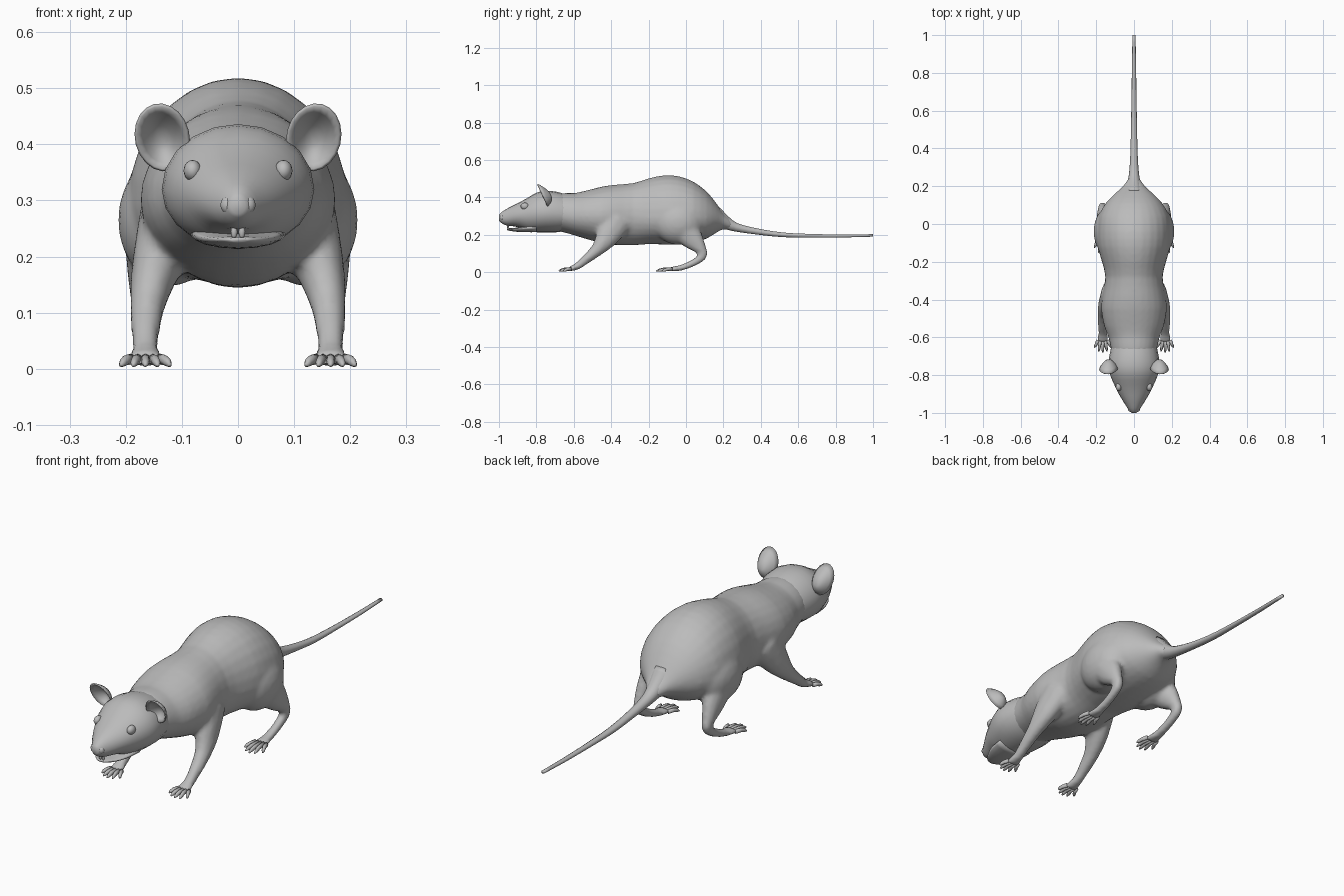
import bpy, bmesh, math
from mathutils import Vector, Matrix

if "Cube" in bpy.data.objects:
    bpy.data.objects.remove(bpy.data.objects["Cube"])

fur = bpy.data.materials.new("grey")
fur.diffuse_color = (0.5, 0.5, 0.5, 1)
fur.use_nodes = True
fur.node_tree.nodes["Principled BSDF"].inputs["Base Color"].default_value = fur.diffuse_color


def finish(name, bm):
    """Turn a bmesh into a smooth grey object."""
    bmesh.ops.recalc_face_normals(bm, faces=bm.faces)
    for f in bm.faces:
        f.smooth = True
    me = bpy.data.meshes.new(name)
    bm.to_mesh(me)
    bm.free()
    me.materials.append(fur)
    ob = bpy.data.objects.new(name, me)
    bpy.context.collection.objects.link(ob)
    return ob


def smooth_rows(rows, n):
    """Catmull-Rom interpolation between table rows."""
    out = []
    for i in range(len(rows) - 1):
        p0, p1 = rows[max(i - 1, 0)], rows[i]
        p2, p3 = rows[i + 1], rows[min(i + 2, len(rows) - 1)]
        for k in range(n):
            t = k / n
            out.append([0.5 * (2 * b + (c - a) * t + (2 * a - 5 * b + 4 * c - d) * t * t
                               + (3 * b - a - 3 * c + d) * t ** 3)
                        for a, b, c, d in zip(p0, p1, p2, p3)])
    return out + [list(rows[-1])]


def skin_rings(bm, rings):
    rings = [[bm.verts.new(p) for p in r] for r in rings]
    n = len(rings[0])
    for a, b in zip(rings, rings[1:]):
        for i in range(n):
            j = (i + 1) % n
            bm.faces.new((a[i], a[j], b[j], b[i]))
    bm.faces.new(rings[0][::-1])
    bm.faces.new(rings[-1])


def loft(bm, rows, sides=20, n=2):
    """Sections across y; each row is y, half width, top, widest height, bottom."""
    rings = []
    for y, w, top, mid, bot in smooth_rows(rows, n):
        ring = []
        for i in range(sides):
            a = 2 * math.pi * i / sides
            s = math.sin(a)
            ring.append((w * math.cos(a), y, mid + s * (top - mid if s > 0 else mid - bot)))
        rings.append(ring)
    skin_rings(bm, rings)


def tube(bm, rows, sides=12, n=2):
    """Tapered tube; each row is x, y, z, radius across, radius in height."""
    rows = smooth_rows(rows, n)
    pts = [Vector(r[:3]) for r in rows]
    rings = []
    for i, r in enumerate(rows):
        d = (pts[min(i + 1, len(pts) - 1)] - pts[max(i - 1, 0)]).normalized()
        side = (Vector((1, 0, 0)) - d * d.x).normalized()
        up = d.cross(side)
        rings.append([pts[i] + side * r[3] * math.cos(a) + up * r[4] * math.sin(a)
                      for a in (2 * math.pi * k / sides for k in range(sides))])
    skin_rings(bm, rings)


def ball(bm, centre, radii, u=16, v=10):
    bmesh.ops.create_uvsphere(bm, u_segments=u, v_segments=v, radius=1,
                              matrix=Matrix.Translation(centre) @ Matrix.Diagonal((*radii, 1)))


# Torso, haunches and legs merged into one skin
bm = bmesh.new()
loft(bm, [(-.74, .10, .40, .31, .23), (-.66, .122, .423, .31, .215),
          (-.60, .135, .423, .30, .198), (-.54, .158, .435, .30, .18),
          (-.45, .174, .458, .30, .155), (-.38, .167, .468, .30, .146),
          (-.28, .152, .477, .30, .144), (-.20, .170, .502, .29, .151),
          (-.12, .192, .518, .29, .148), (-.04, .197, .514, .29, .150),
          (.04, .187, .484, .29, .16), (.11, .150, .432, .29, .18),
          (.16, .102, .372, .29, .21), (.20, .058, .317, .275, .230),
          (.24, .032, .283, .257, .226)], sides=28)
for s in (-1, 1):
    ball(bm, (s * .122, -.04, .265), (.092, .135, .118), 24, 14)
    tube(bm, [(s * .145, -.01, .23, .06, .08), (s * .16, .045, .165, .038, .055),
              (s * .166, .085, .115, .025, .028), (s * .167, .088, .085, .022, .024),
              (s * .166, .04, .05, .020, .019), (s * .165, -.03, .023, .024, .016),
              (s * .165, -.085, .016, .034, .012)])
    tube(bm, [(s * .115, -.37, .28, .06, .09), (s * .145, -.425, .185, .045, .062),
              (s * .160, -.475, .12, .033, .036), (s * .165, -.54, .065, .026, .025),
              (s * .165, -.585, .03, .025, .019), (s * .165, -.625, .017, .035, .012)])
body = finish("body", bm)
m = body.modifiers.new("merge", 'REMESH')
m.mode, m.voxel_size, m.use_smooth_shade = 'VOXEL', .01, True
m = body.modifiers.new("soften", 'SMOOTH')
m.factor, m.iterations = .5, 5

# Tail
bm = bmesh.new()
tube(bm, [(0, .15, .30, .06, .06), (0, .21, .266, .038, .038), (0, .27, .240, .026, .024),
          (0, .38, .218, .019, .017), (0, .52, .200, .016, .013), (0, .68, .195, .013, .010),
          (0, .85, .194, .011, .008), (0, 1, .197, .008, .007)], sides=10, n=3)
finish("tail", bm)

# Head and lower jaw
bm = bmesh.new()
loft(bm, [(-.64, .118, .415, .31, .222), (-.69, .129, .430, .315, .214),
          (-.75, .136, .436, .32, .213), (-.80, .126, .425, .318, .214),
          (-.85, .105, .396, .312, .220), (-.89, .086, .374, .306, .238),
          (-.925, .066, .357, .300, .246), (-.96, .044, .338, .292, .250),
          (-.985, .028, .322, .290, .262), (-1, .013, .306, .290, .276)])
finish("head", bm)
bm = bmesh.new()
loft(bm, [(-.80, .085, .26, .24, .214), (-.86, .078, .248, .238, .214),
          (-.90, .063, .239, .234, .216), (-.94, .040, .236, .231, .221),
          (-.958, .018, .234, .230, .226)], sides=16)
finish("lower_jaw", bm)

# Nose wings and front teeth
bm = bmesh.new()
for s in (-1, 1):
    ball(bm, (s * .018, -.982, .292), (.014, .013, .016), 10, 8)
finish("nose", bm)
bm = bmesh.new()
for s in (-1, 1):
    ball(bm, (s * .007, -.952, .244), (.006, .005, .012), 8, 6)
finish("teeth", bm)

# Toes fan out from the end of each foot
bm = bmesh.new()
for s in (-1, 1):
    for y, length in ((-.615, .065), (-.075, .085)):
        for k in range(5):
            f = (k - 2) / 2
            x, reach = s * .165, length * (1 - .4 * f * f)
            tube(bm, [(x + f * .026, y, .017, .009, .010),
                      (x + f * .034, y - reach * .5, .016, .008, .009),
                      (x + f * .040, y - reach * .8, .011, .007, .008),
                      (x + f * .044, y - reach, .006, .003, .003)], sides=8, n=1)
finish("toes", bm)

for s, side in ((-1, "left"), (1, "right")):
    # Eye
    bm = bmesh.new()
    ball(bm, (s * .081, -.862, .353), (.016, .022, .019))
    finish(side + "_eye", bm)
    # Ear: thin forward-facing cup, leaning forward at the tip
    bm = bmesh.new()
    rings = []
    for k in range(1, 6):
        r = k / 5
        ring = []
        for i in range(20):
            a = 2 * math.pi * i / 20
            x = .135 + .047 * r * math.cos(a)
            z = .412 + .058 * r * math.sin(a) + .006 * r * math.cos(a)
            y = -.768 - .45 * (z - .412) + .045 * (1 - r * r)
            ring.append(bm.verts.new((s * x, y, z)))
        rings.append(ring)
    bm.faces.new(rings[0])
    for a, b in zip(rings, rings[1:]):
        for i in range(20):
            j = (i + 1) % 20
            bm.faces.new((a[i], a[j], b[j], b[i]))
    ear = finish(side + "_ear", bm)
    m = ear.modifiers.new("thickness", 'SOLIDIFY')
    m.thickness, m.offset = .006, 0
